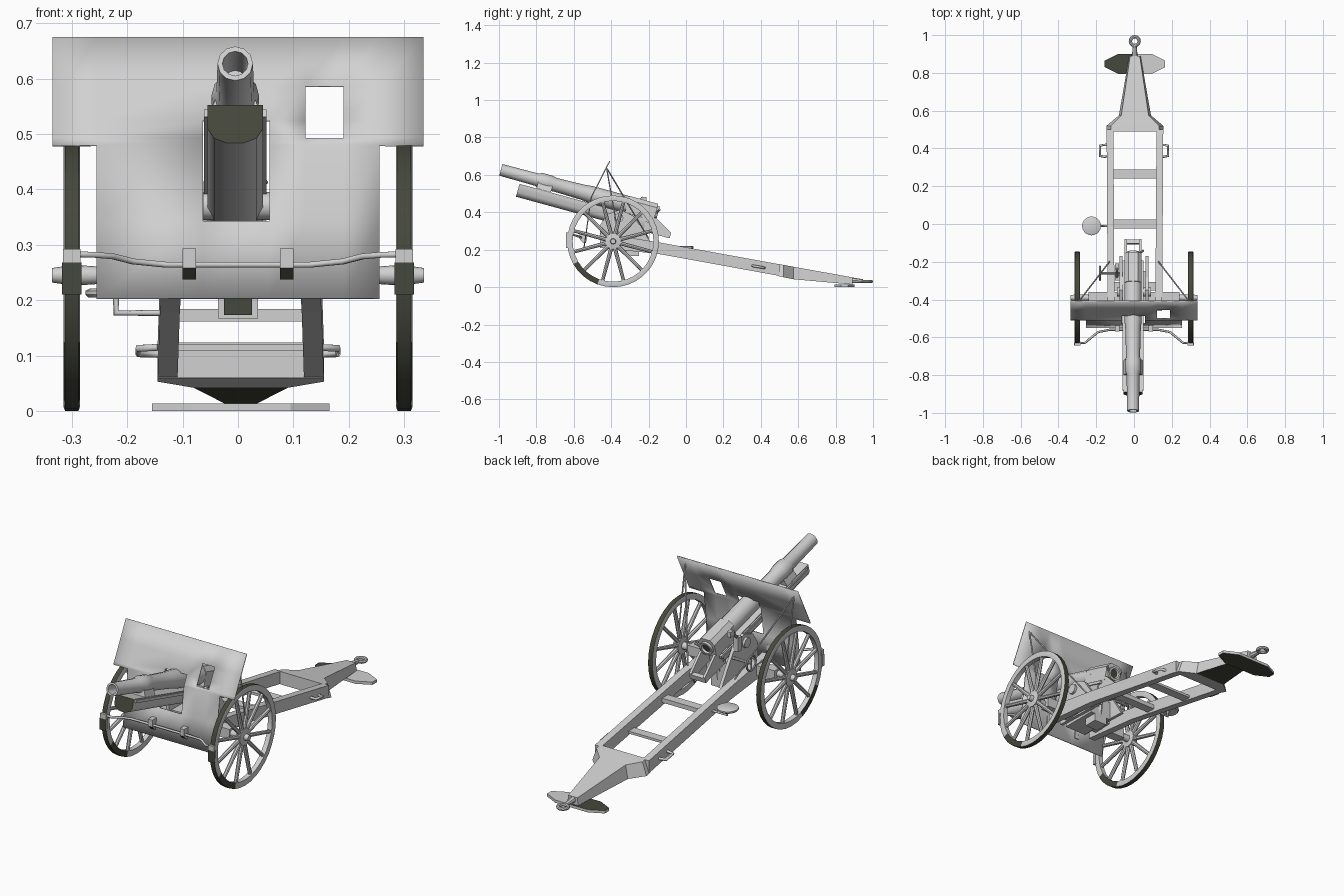
import bpy, bmesh, math
from mathutils import Matrix, Vector

cube = bpy.data.objects.get("Cube")
if cube:
    bpy.data.objects.remove(cube)


def material(name, rgb):
    m = bpy.data.materials.new(name)
    m.use_nodes = True
    m.diffuse_color = (*rgb, 1)
    m.node_tree.nodes["Principled BSDF"].inputs["Base Color"].default_value = (*rgb, 1)
    return m


GREY = material("pale grey", (0.64, 0.64, 0.64))
DARK = material("dark olive", (0.06, 0.065, 0.045))


def finish(name, bm, matrix=None, smooth=False):
    bmesh.ops.recalc_face_normals(bm, faces=bm.faces)
    me = bpy.data.meshes.new(name)
    bm.to_mesh(me)
    bm.free()
    if matrix:
        me.transform(matrix)
    me.materials.append(GREY)
    me.materials.append(DARK)
    ob = bpy.data.objects.new(name, me)
    bpy.context.collection.objects.link(ob)
    if smooth:
        bpy.ops.object.select_all(action='DESELECT')
        ob.select_set(True)
        bpy.context.view_layer.objects.active = ob
        bpy.ops.object.shade_smooth_by_angle(angle=math.radians(40))
    return ob


def darken(ob, rule):
    for f in ob.data.polygons:
        f.material_index = int(rule(f))


def loft(name, sections, matrix=None, smooth=False, closed=False):
    """Skin matching rings of points; closed joins the last ring to the first."""
    bm = bmesh.new()
    rings = [[bm.verts.new(p) for p in s] for s in sections]
    n = len(rings[0])
    pairs = list(zip(rings, rings[1:])) + ([(rings[-1], rings[0])] if closed else [])
    for a, b in pairs:
        for i in range(n):
            j = (i + 1) % n
            bm.faces.new((a[i], a[j], b[j], b[i]))
    if not closed:
        bm.faces.new(rings[0])
        bm.faces.new(rings[-1])
    return finish(name, bm, matrix, smooth)


def box(name, x, y, z, matrix=None):
    return loft(name, [[(x[0], v, z[0]), (x[1], v, z[0]), (x[1], v, z[1]), (x[0], v, z[1])] for v in y], matrix)


def plate(name, x, profile, matrix=None):
    """Side profile of (y, z) points, extruded across x."""
    return loft(name, [[(v, y, z) for y, z in profile] for v in x], matrix)


def lathe(name, profile, matrix, sides=16, closed=False):
    """Turn (radius, distance) points about the local y axis."""
    rings = [[(r * math.cos(a), d, r * math.sin(a))
              for a in (math.tau * i / sides for i in range(sides))] for r, d in profile]
    return loft(name, rings, matrix, True, closed)


def rod(name, a, b, r1, r2=None, sides=8):
    a, b = Vector(a), Vector(b)
    turn = Vector((0, 1, 0)).rotation_difference(b - a).to_matrix().to_4x4()
    return lathe(name, [(r1, 0), (r2 or r1, (b - a).length)], Matrix.Translation(a) @ turn, sides)


def pipe(name, points, radius):
    cu = bpy.data.curves.new(name, 'CURVE')
    cu.dimensions, cu.bevel_depth, cu.bevel_resolution = '3D', radius, 1
    cu.use_fill_caps = True
    sp = cu.splines.new('POLY')
    sp.points.add(len(points) - 1)
    for p, co in zip(sp.points, points):
        p.co = (*co, 1)
    cu.materials.append(GREY)
    bpy.context.collection.objects.link(bpy.data.objects.new(name, cu))


def torus(name, at, major, minor, turn):
    ring = [(major + minor * math.cos(a), minor * math.sin(a))
            for a in (math.tau * i / 8 for i in range(8))]
    return lathe(name, ring, Matrix.Translation(at) @ turn, 16, True)


SIDEWAYS = Matrix.Rotation(-math.pi / 2, 4, 'Z')
FLAT = Matrix.Rotation(math.pi / 2, 4, 'X')
AXLE_Y, AXLE_Z = -0.39, 0.245


# Dark tread all round, and a dark worn stretch low on the rim sides
def tread(f):
    d = Vector((0, f.center.y - AXLE_Y, f.center.z - AXLE_Z))
    worn = 215 < math.degrees(math.atan2(d.z, d.y)) % 360 < 250
    return d.length > 0.24 and f.normal.dot(d.normalized()) > 0.9 or worn and abs(f.normal.x) > 0.8


# Wheels: rim, hub flange with axle cap, spokes
for side, s in (("left", 1), ("right", -1)):
    at = Matrix.Translation((0.3 * s, AXLE_Y, AXLE_Z)) @ Matrix.Rotation(-s * math.pi / 2, 4, 'Z')
    rim = lathe(side + "_wheel_rim", [(0.216, -0.012), (0.237, -0.015), (0.245, -0.012),
                (0.245, 0.012), (0.237, 0.015), (0.216, 0.012)], at, 36, True)
    darken(rim, tread)
    lathe(side + "_wheel_hub", [(0.016, -0.045), (0.018, -0.015), (0.042, -0.012),
          (0.042, 0.012), (0.016, 0.016), (0.013, 0.036)], at)
    for i in range(12):
        a = math.tau * (i + 0.5) / 12
        c, q = math.cos(a), math.sin(a)
        rod(side + "_wheel_spoke", (0.3 * s, AXLE_Y + 0.035 * c, AXLE_Z + 0.035 * q),
            (0.3 * s, AXLE_Y + 0.222 * c, AXLE_Z + 0.222 * q), 0.011, 0.009)
rod("axle", (-0.3, AXLE_Y, AXLE_Z), (0.3, AXLE_Y, AXLE_Z), 0.016, sides=12)
box("axle_beam", (-0.24, 0.24), (-0.41, -0.36), (0.22, 0.27))


# Shield: bent sheet with a gun slot and a sight window
def shield_y(z):
    return -0.55 + (z - 0.2) / 7 if z < 0.48 else -0.51 + (z - 0.48) * 0.51


xs = (-0.335, -0.255, -0.063, 0.057, 0.122, 0.19, 0.255, 0.335)
zs = (0.203, 0.343, 0.48, 0.493, 0.525, 0.587, 0.675)
bm = bmesh.new()
grid = [[bm.verts.new((x, shield_y(z), z)) for x in xs] for z in zs]
for r in range(len(zs) - 1):
    for c in range(len(xs) - 1):
        wing = r < 2 and c in (0, 6)
        slot = c == 2 and 1 <= r <= 3
        window = c == 4 and 3 <= r <= 4
        if not (wing or slot or window):
            bm.faces.new((grid[r][c], grid[r][c + 1], grid[r + 1][c + 1], grid[r + 1][c]))
bmesh.ops.delete(bm, geom=[v for v in bm.verts if not v.link_faces], context='VERTS')
shield = finish("shield", bm, smooth=True)
solid = shield.modifiers.new("thickness", 'SOLIDIFY')
solid.thickness = 0.006

# Brake rod across the shield, its clips and the brake shoes
half = [(0.31, -0.63, 0.283), (0.26, -0.63, 0.282), (0.225, -0.6, 0.279),
        (0.19, -0.572, 0.27), (0.13, -0.56, 0.264)]
pipe("brake_rod", half + [(-x, y, z) for x, y, z in reversed(half)], 0.006)
for s in (-1, 1):
    x = 0.088 * s
    box("brake_clip", (x - 0.012, x + 0.012), (-0.57, -0.53), (0.258, 0.293))
    clip = plate("brake_clip_foot", (x - 0.012, x + 0.012), [(-0.57, 0.258), (-0.53, 0.258), (-0.535, 0.237), (-0.55, 0.237)])
    darken(clip, lambda f: f.normal.y < -0.5)
    box("brake_shoe_holder", (0.3 * s - 0.016, 0.3 * s + 0.016), (-0.642, -0.622), (0.268, 0.292))
    shoe = box("brake_shoe", (0.3 * s - 0.018, 0.3 * s + 0.018), (-0.642, -0.628), (0.21, 0.268))
    darken(shoe, lambda f: f.normal.y < -0.5)
    # Shield stays
    rod("shield_stay", (0.302 * s, -0.425, 0.64), (0.298 * s, -0.36, 0.27), 0.004, sides=6)
    rod("shield_brace", (0.3 * s, -0.42, 0.63), (0.13 * s, -0.2, 0.26), 0.004, sides=6)

# Gun, laid out along a sloping barrel axis that starts at the muzzle
GUN = Matrix.Translation((-0.005, -0.99, 0.627)) @ Matrix.Rotation(math.radians(-15.3), 4, 'X')
lathe("barrel", [(0.02, 0.12), (0.023, 0), (0.032, 0), (0.034, 0.2), (0.043, 0.22), (0.043, 0.27),
      (0.037, 0.3), (0.041, 0.45), (0.046, 0.5), (0.046, 0.74)], GUN, 12)
section = [(-0.05, -0.046), (-0.05, -0.09), (-0.038, -0.108), (-0.015, -0.117),
           (0.015, -0.117), (0.038, -0.108), (0.05, -0.09), (0.05, -0.046)]
cradle = loft("cradle", [[(x, y, z) for x, z in section] for y in (0.116, 0.82)], GUN, True)
darken(cradle, lambda f: f.normal.y < -0.9)
loft("barrel_saddle", [[(-0.05, y, -0.045), (0.05, y, -0.045), (0.03, y, 0.005), (-0.03, y, 0.005)]
     for y in (0.21, 0.29)], GUN)
for s in (-1, 1):
    box("cradle_rail", (0.05 * s - 0.006, 0.05 * s + 0.006), (0.13, 0.84), (-0.064, -0.05), GUN)
    plate("rear_guard", (0.032 * s, 0.044 * s), [(0.8, -0.03), (0.87, -0.03), (0.967, -0.085),
          (0.967, -0.115), (0.8, -0.115)], GUN)
box("rear_guard_end", (-0.043, 0.043), (0.945, 0.967), (-0.115, -0.09), GUN)

# Breech ring with a dark chamber
block = [(-0.045, -0.045), (-0.045, 0.025), (-0.025, 0.047), (0.025, 0.047), (0.045, 0.025), (0.045, -0.045)]
loft("breech_ring", [[(x, y, z) for x, z in block] for y in (0.7, 0.86)], GUN)
plug = lathe("breech_plug", [(0.034, 0.85), (0.034, 0.872), (0.024, 0.872), (0.02, 0.863)], GUN)
darken(plug, lambda f: len(f.vertices) > 4)
rod("breech_handle", GUN @ Vector((0.03, 0.865, 0)), GUN @ Vector((0.055, 0.875, 0.02)), 0.006)

# Carriage cheeks, trunnion and elevating gear under the gun
for s in (-1, 1):
    plate("carriage_cheek", (0.062 * s, 0.078 * s), [(-0.46, 0.22), (-0.46, 0.33), (-0.42, 0.39),
          (-0.35, 0.415), (-0.28, 0.38), (-0.22, 0.29), (-0.17, 0.21)])
rod("trunnion", (-0.09, -0.36, 0.37), (0.09, -0.36, 0.37), 0.025, sides=12)
box("pivot_block", (-0.06, 0.06), (-0.44, -0.25), (0.205, 0.3))
rod("elevating_screw", (0, -0.27, 0.18), (0, -0.25, 0.35), 0.018)
box("lower_bracket", (-0.036, 0.036), (-0.32, -0.25), (0.167, 0.22))
darken(box("lower_bracket_face", (-0.025, 0.025), (-0.326, -0.319), (0.173, 0.22)), lambda f: True)

# Elevating handwheel and sight on the gunner's side
rod("handwheel_shaft", (-0.07, -0.26, 0.33), (-0.18, -0.26, 0.33), 0.007)
torus("handwheel", (-0.18, -0.26, 0.33), 0.036, 0.005, SIDEWAYS)
rod("handwheel_spoke", (-0.18, -0.26, 0.296), (-0.18, -0.26, 0.364), 0.004)
box("sight_arm", (-0.1, -0.075), (-0.3, -0.27), (0.36, 0.43))
rod("sight_post", (-0.09, -0.285, 0.42), (-0.09, -0.23, 0.48), 0.007)
box("sight_head", (-0.1, -0.08), (-0.24, -0.21), (0.455, 0.482))

# Box trail, set slightly to the left: splayed side beams, cross members and tail
TRAIL = Matrix.Translation((0.005, 0, 0))
stations = [(-0.46, 0.144, 0.21, 0.29), (-0.15, 0.146, 0.178, 0.24), (0.5, 0.15, 0.06, 0.122)]
for s in (-1, 1):
    loft("trail_beam", [[((w - 0.036) * s, y, b), (w * s, y, b), (w * s, y, t), ((w - 0.036) * s, y, t)]
         for y, w, b, t in stations], TRAIL)
    pipe("lift_handle", [(0.145 * s, 0.355, 0.115), (0.18 * s, 0.36, 0.113), (0.18 * s, 0.415, 0.104),
         (0.145 * s, 0.42, 0.103)], 0.007)
for y, z, h in ((0.265, 0.114, 0.006), (0.0, 0.173, 0.011), (-0.33, 0.235, 0.012)):
    box("cross_member", (-0.115, 0.115), (y - 0.023, y + 0.023), (z - h, z + h), TRAIL)
tail = [(0.49, 0.15, 0.06, 0.124), (0.52, 0.15, 0.053, 0.119), (0.575, 0.085, 0.042, 0.109),
        (0.89, 0.03, 0.014, 0.052)]
tail = loft("trail_tail", [[(-w, y, b), (w, y, b), (w * 0.85, y, t), (-w * 0.85, y, t)] for y, w, b, t in tail], TRAIL)
darken(tail, lambda f: f.normal.z < -0.7 and f.center.y > 0.6)

# Spade with a dark inner wing, and the towing eye
spade = [(0, 0.795), (0.09, 0.795), (0.16, 0.83), (0.16, 0.865), (0.09, 0.9), (0, 0.9)]
for side, s in (("left", 1), ("right", -1)):
    wing = loft(side + "_spade_wing", [[(0.005 + x * s, y, z) for x, y in spade] for z in (0, 0.014)])
    darken(wing, lambda f: f.normal.z < -0.9 or s < 0 and f.normal.z > 0.9)
rod("towing_shank", (0.004, 0.87, 0.038), (0.004, 0.945, 0.032), 0.017, 0.01)
torus("towing_eye", (0.004, 0.968, 0.03), 0.023, 0.009, FLAT)

# Gunner's seat on a bent arm
lathe("seat", [(0.045, 0), (0.05, 0.005), (0.05, 0.012), (0.042, 0.016)],
      Matrix.Translation((-0.225, -0.01, 0.205)) @ FLAT, 20)
pipe("seat_arm", [(-0.22, -0.01, 0.21), (-0.22, -0.01, 0.177), (-0.13, -0.01, 0.177)], 0.006)
